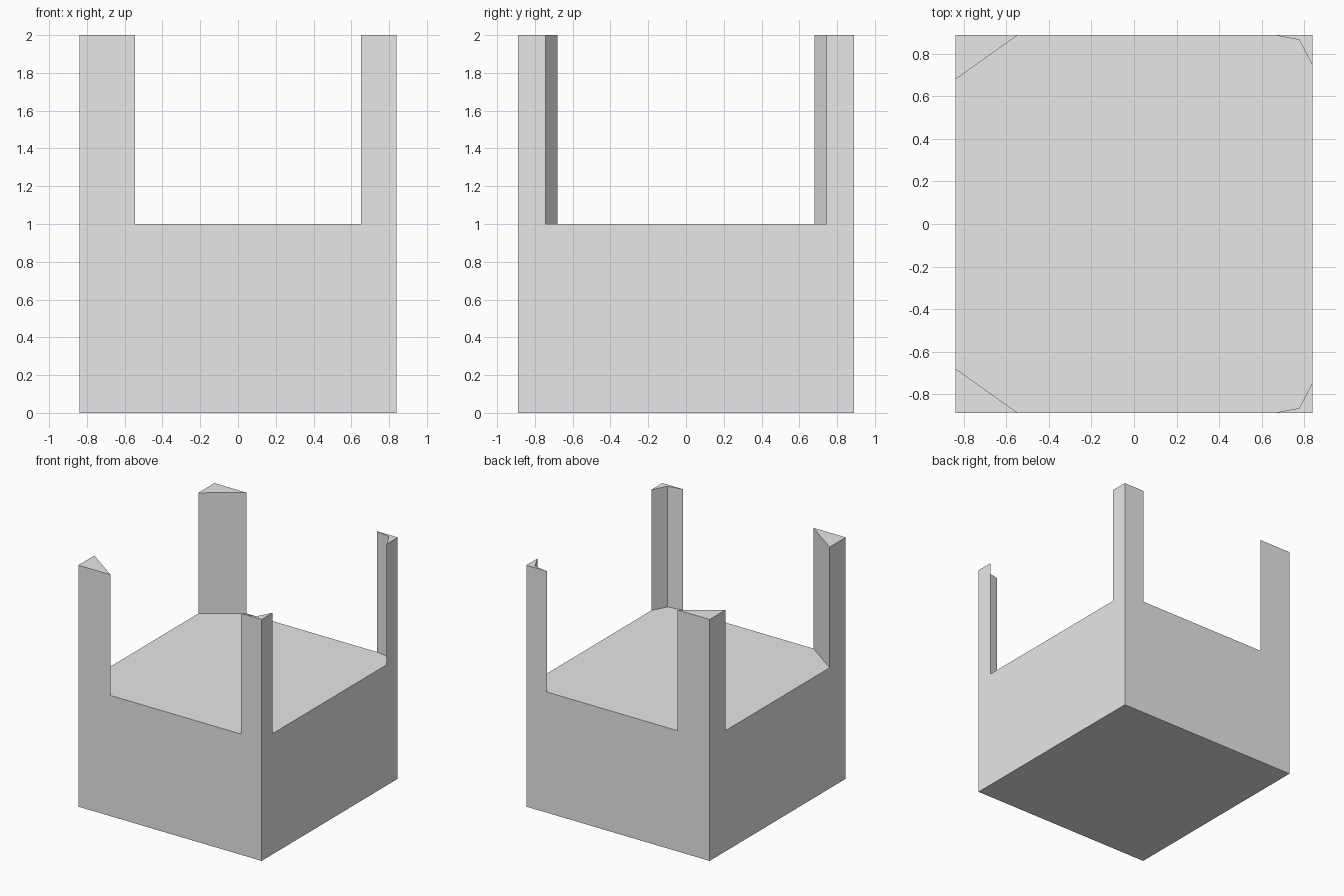
import bpy
import bmesh

cube = bpy.data.objects.get("Cube")
if cube:
    bpy.data.objects.remove(cube, do_unlink=True)

HX, HY = 0.84, 0.89      # half width and half depth
DECK, TOP = 1.0, 2.0     # block height and post height

grey = bpy.data.materials.new("light grey")
grey.diffuse_color = (0.8, 0.8, 0.8, 1)
grey.use_nodes = True
for node in grey.node_tree.nodes:
    if node.type == 'BSDF_PRINCIPLED':
        node.inputs["Base Color"].default_value = (0.8, 0.8, 0.8, 1)


def prism(name, outline, z0, z1):
    """Extrude a flat outline from z0 up to z1."""
    bm = bmesh.new()
    face = bm.faces.new([bm.verts.new((x, y, z0)) for x, y in outline])
    grown = bmesh.ops.extrude_face_region(bm, geom=[face], use_keep_orig=True)
    for v in grown["geom"]:
        if isinstance(v, bmesh.types.BMVert):
            v.co.z = z1
    bmesh.ops.recalc_face_normals(bm, faces=bm.faces)
    mesh = bpy.data.meshes.new(name)
    bm.to_mesh(mesh)
    bm.free()
    mesh.materials.append(grey)
    obj = bpy.data.objects.new(name, mesh)
    bpy.context.collection.objects.link(obj)
    return obj


# Solid base block
prism("base_block", [(-HX, -HY), (HX, -HY), (HX, HY), (-HX, HY)], 0, DECK)

# Corner posts: wide triangles on the right, slim angled posts on the left
right_post = [(-HX, HY), (-HX, 0.68), (-0.545, HY)]
left_post = [(HX, HY), (0.65, HY), (0.777, 0.866), (HX, 0.745)]
for end, s in (("front", -1), ("back", 1)):
    for side, outline in (("right", right_post), ("left", left_post)):
        prism(f"{end}_{side}_post", [(x, s * y) for x, y in outline], DECK, TOP)
